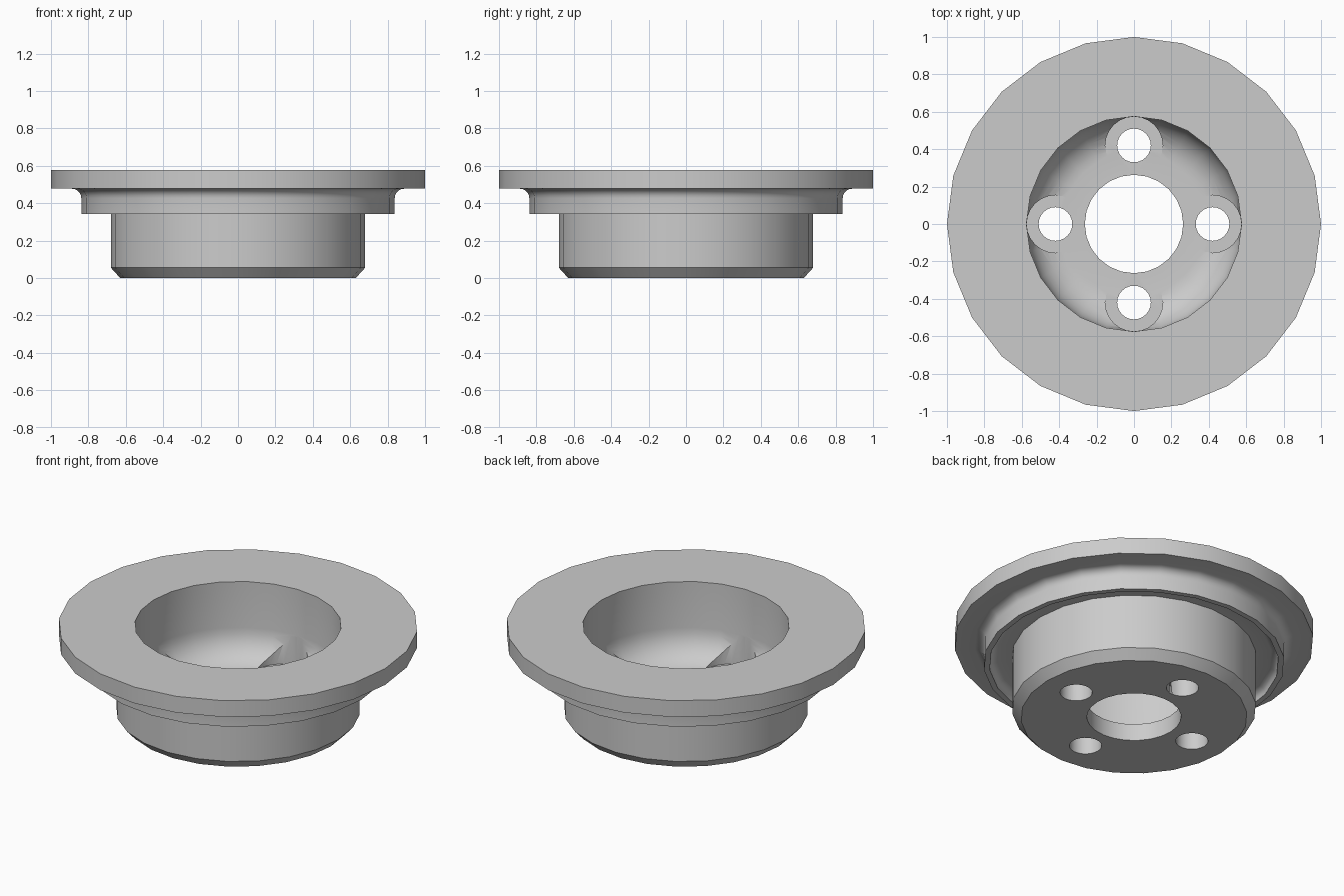
import bpy, bmesh, math

if "Cube" in bpy.data.objects:
    bpy.data.objects.remove(bpy.data.objects["Cube"])

SIDES = 24

grey = bpy.data.materials.new("plain grey")
grey.use_nodes = True
grey.diffuse_color = (0.6, 0.6, 0.6, 1)
grey.node_tree.nodes["Principled BSDF"].inputs["Base Color"].default_value = (0.6, 0.6, 0.6, 1)


def arc(cx, cz, r, a0, a1, n):
    """Points (radius, height) along a fillet."""
    return [(cx + r * math.cos(math.radians(a0 + (a1 - a0) * i / n)),
             cz + r * math.sin(math.radians(a0 + (a1 - a0) * i / n))) for i in range(n + 1)]


def lathe(name, profile):
    """Revolve a closed profile around the z axis."""
    bm = bmesh.new()
    rings = []
    for k in range(SIDES):
        a = 2 * math.pi * k / SIDES
        rings.append([bm.verts.new((r * math.cos(a), r * math.sin(a), z)) for r, z in profile])
    n = len(profile)
    for k in range(SIDES):
        p, q = rings[k], rings[(k + 1) % SIDES]
        for i in range(n):
            j = (i + 1) % n
            bm.faces.new((p[i], q[i], q[j], p[j]))
    bmesh.ops.recalc_face_normals(bm, faces=bm.faces)
    mesh = bpy.data.meshes.new(name)
    bm.to_mesh(mesh)
    bm.free()
    obj = bpy.data.objects.new(name, mesh)
    bpy.context.collection.objects.link(obj)
    obj.data.materials.append(grey)
    return obj


def cut(obj, radius, x, y, z0, z1):
    """Subtract an upright cylinder."""
    bpy.ops.mesh.primitive_cylinder_add(vertices=SIDES, radius=radius, depth=z1 - z0,
                                        location=(x, y, (z0 + z1) / 2))
    cutter = bpy.context.object
    cutter.name = "hole_cutter"
    cutter.hide_render = True
    cutter.data.materials.append(grey)
    mod = obj.modifiers.new("hole", 'BOOLEAN')
    mod.operation, mod.solver, mod.object = 'DIFFERENCE', 'EXACT', cutter
    bpy.context.view_layer.objects.active = obj
    bpy.ops.object.modifier_apply(modifier=mod.name)
    bpy.data.objects.remove(cutter)


# Flanged hub: chamfered body, undercut groove, stepped collar, flange, rounded bowl
profile = [(0.263, 0), (0.63, 0), (0.68, 0.055), (0.68, 0.39)]
profile += arc(0.766, 0.35, 0.04, 90, 0, 4)             # groove fillet
profile += [(0.806, 0.342), (0.838, 0.342)]             # collar lip
profile += arc(0.888, 0.427, 0.05, 180, 90, 5)          # fillet under the flange
profile += [(1.0, 0.477), (1.0, 0.577), (0.575, 0.577)]
profile += arc(0.385, 0.294, 0.19, 0, -90, 8)           # bowl fillet
profile += [(0.263, 0.104)]
hub = lathe("flanged_hub", profile)

# Four bolt holes, each with a flat seat cut into the bowl fillet
for k in range(4):
    a = k * math.pi / 2
    x, y = 0.42 * math.cos(a), 0.42 * math.sin(a)
    cut(hub, 0.154, x, y, 0.105, 0.45)
    cut(hub, 0.09, x, y, -0.1, 0.3)

bpy.ops.object.select_all(action='DESELECT')
hub.select_set(True)
bpy.context.view_layer.objects.active = hub
bpy.ops.object.shade_smooth_by_angle(angle=math.radians(30))
